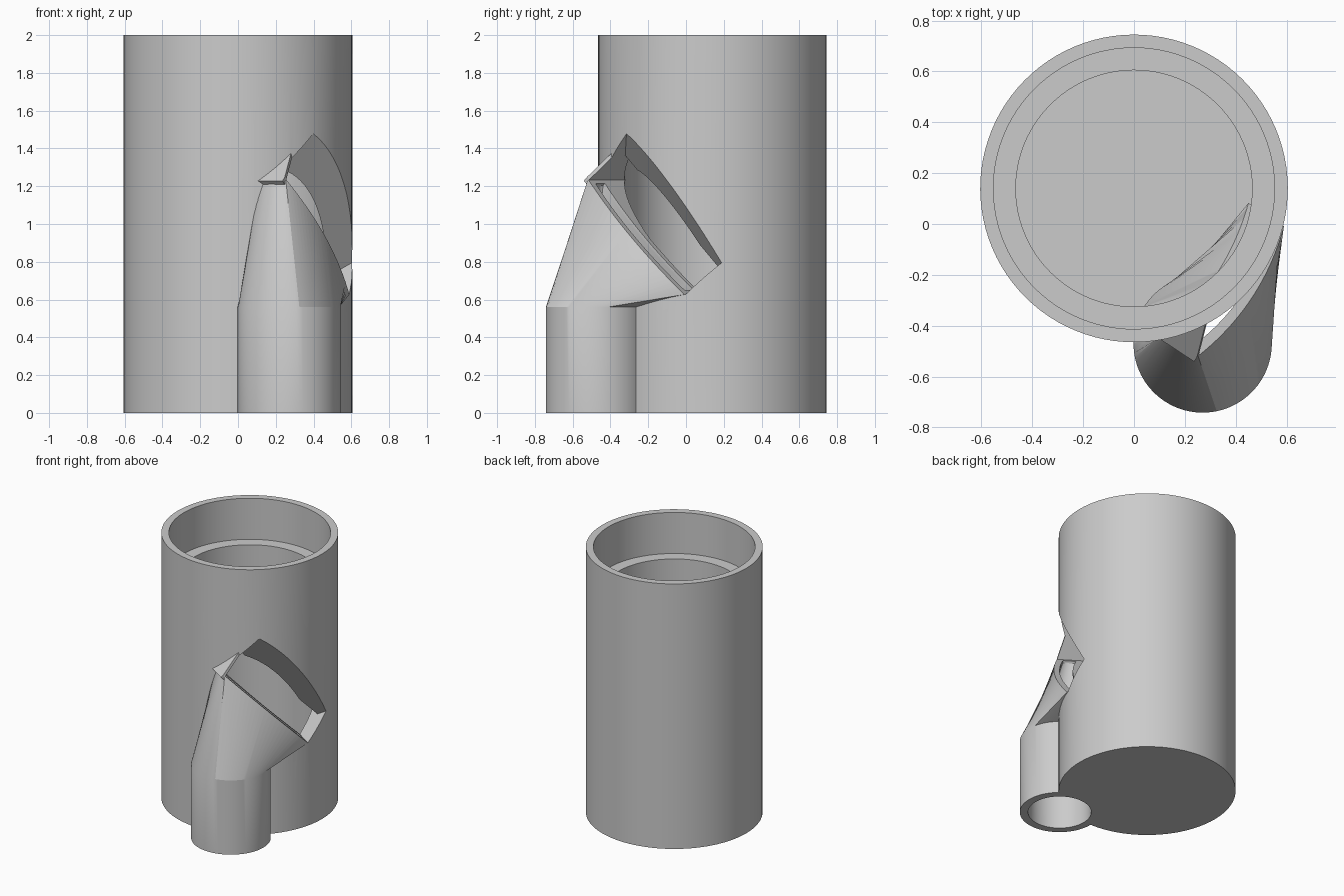
import bpy, bmesh, math
from mathutils import Vector

if "Cube" in bpy.data.objects:
    bpy.data.objects.remove(bpy.data.objects["Cube"], do_unlink=True)

grey = bpy.data.materials.new("plain grey")
grey.use_nodes = True
grey.diffuse_color = (0.6, 0.6, 0.6, 1)
grey.node_tree.nodes["Principled BSDF"].inputs["Base Color"].default_value = (0.6, 0.6, 0.6, 1)

# Frame of the slanted mouth: tangent and normal of the vessel wall
CENTRE = Vector((0, 0.14, 0))
T = Vector((0.55, 0.835, 0)).normalized()
N = Vector((T.y, -T.x, 0))
Z = Vector((0, 0, 1))
L = (T - Z).normalized()      # along the slot
U = (T + Z).normalized()      # direction of the air jet
MOUTH = CENTRE - 0.103 * T + 0.935 * Z
PIPE = Vector((0.27, -0.47, 0))
SEGMENTS = 96


def at(l, u, n):
    return MOUTH + l * L + u * U + n * N


def loft(name, rings):
    """Closed solid through rings that share a point count."""
    bm = bmesh.new()
    loops = [[bm.verts.new(p) for p in ring] for ring in rings]
    for a, b in zip(loops, loops[1:]):
        for i in range(len(a)):
            j = (i + 1) % len(a)
            bm.faces.new((a[i], a[j], b[j], b[i]))
    bm.faces.new(loops[0][::-1])
    bm.faces.new(loops[-1])
    bmesh.ops.recalc_face_normals(bm, faces=bm.faces)
    mesh = bpy.data.meshes.new(name)
    bm.to_mesh(mesh)
    bm.free()
    mesh.materials.append(grey)
    obj = bpy.data.objects.new(name, mesh)
    bpy.context.collection.objects.link(obj)
    return obj


def circle(centre, radius, z):
    angles = [2 * math.pi * i / SEGMENTS for i in range(SEGMENTS)]
    return [centre + radius * (math.cos(a) * T + math.sin(a) * N) + z * Z for a in angles]


def slot(half_length, half_width, u):
    """Rectangular ring, bowed like the vessel wall."""
    def square(v):
        return max(-1, min(1, v * math.sqrt(2)))
    ring = []
    for i in range(SEGMENTS):
        a = 2 * math.pi * i / SEGMENTS
        s = square(math.cos(a))
        n = 0.49 + 0.05 * (1 - s * s) + half_width * square(math.sin(a))
        ring.append(at(s * half_length, u, n))
    return ring


def combine(target, tool, operation, keep=False):
    mod = target.modifiers.new(operation.lower(), 'BOOLEAN')
    mod.operation = operation
    mod.solver = 'EXACT'
    mod.object = tool
    bpy.context.view_layer.objects.active = target
    bpy.ops.object.modifier_apply(modifier=mod.name)
    if not keep:
        bpy.data.objects.remove(tool, do_unlink=True)


# Vessel wall
vessel = loft("whistle_vessel", [circle(CENTRE, 0.605, 0), circle(CENTRE, 0.605, 2)])

# Blowing pipe flattening into the slanted nozzle
nozzle = loft("nozzle", [circle(PIPE, 0.272, 0), circle(PIPE, 0.272, 0.56),
                         slot(0.435, 0.082, 0)])

# Stepped chamber, leaving the nozzle standing inside it
chamber = loft("chamber_cutter", [circle(CENTRE, r, z) for r, z in
                                  ((0.465, 0.06), (0.465, 1.69), (0.553, 1.69), (0.553, 2.1))])
combine(chamber, nozzle, 'DIFFERENCE', keep=True)

# Cheek closing the upper end of the mouth
cheek = loft("cheek", [[at(l, u, n) for u, n in
                        ((-0.03, 0.3), (-0.03, 0.572), (0, 0.572), (0.2, 0.523), (0.2, 0.3))]
                       for l in (-0.445, -0.41)])

# Mouth opening with its bevelled upper edge
mouth = loft("mouth_cutter", [[at(l, u, n) for u, n in
                               ((-0.004, 0.15), (0.18, 0.15), (0.18, 0.42),
                                (0.56, 0.8), (-0.004, 0.8))]
                              for l in (-0.425, 0.435)])

# Air passage from the pipe to the slot
passage = loft("passage_cutter", [circle(PIPE, 0.216, -0.05), circle(PIPE, 0.216, 0.56),
                                  slot(0.4, 0.045, -0.02), slot(0.4, 0.045, 0.04)])

for part in (nozzle, cheek):
    combine(vessel, part, 'UNION')
for cutter in (chamber, mouth, passage):
    combine(vessel, cutter, 'DIFFERENCE')

bpy.ops.object.select_all(action='DESELECT')
vessel.select_set(True)
bpy.context.view_layer.objects.active = vessel
bpy.ops.object.shade_smooth_by_angle(angle=math.radians(25))
